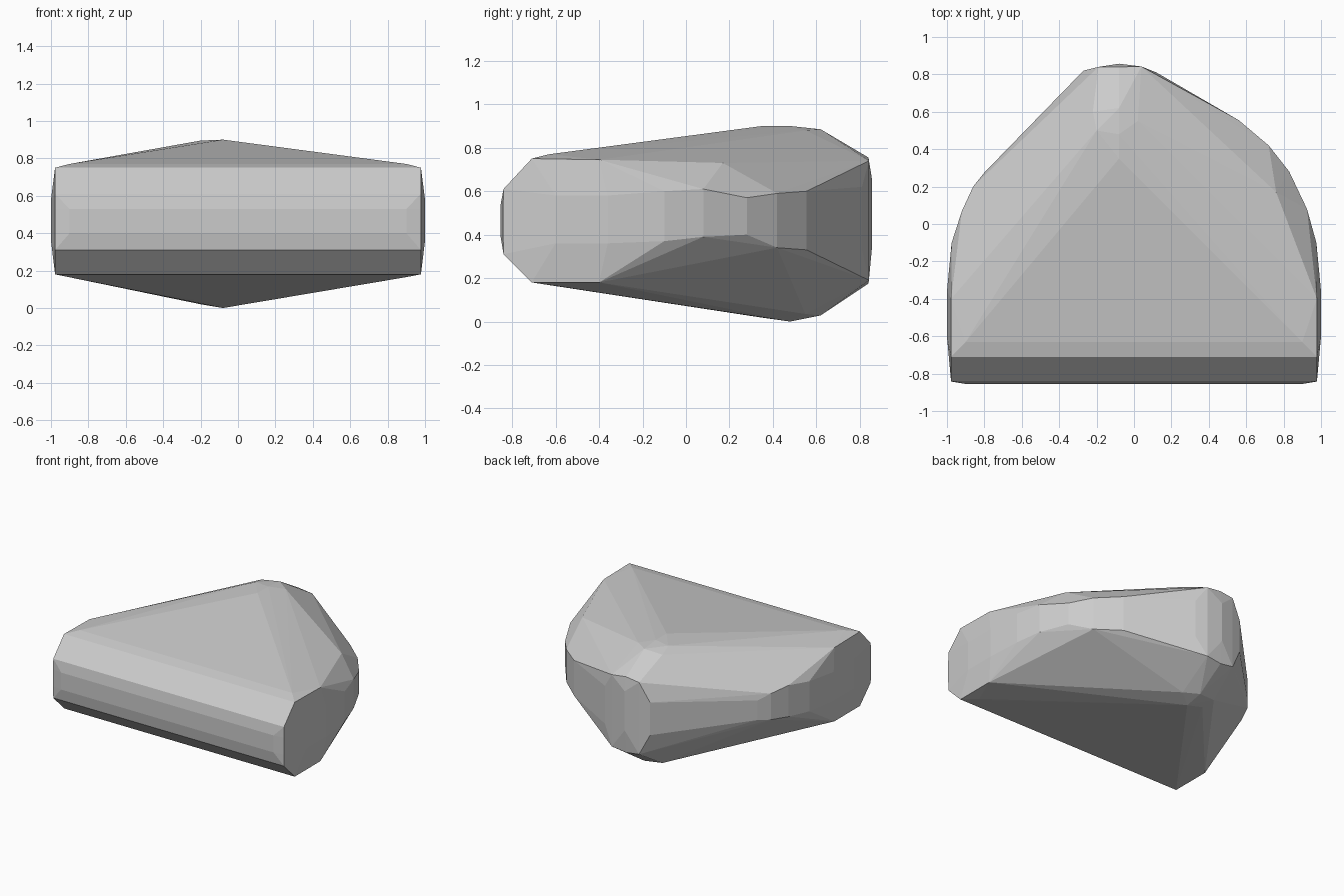
import bpy
import bmesh

bm = bmesh.new()


def pillar(x, y, *heights):
    """Drop hull points at one plan position, at several heights."""
    for z in heights:
        bm.verts.new((x, y, z))


# rounded front bar: same profile at both ends, slightly tucked in at the caps
bar = [(-0.63, 0.77), (-0.71, 0.75), (-0.84, 0.61), (-0.855, 0.53),
       (-0.855, 0.40), (-0.84, 0.31), (-0.71, 0.18), (-0.60, 0.165)]
for side in (-1, 1):
    for y, z in bar[1:-1]:
        pillar(side * 0.978, max(y, -0.842), z)
    for y, z in (bar[0], bar[3], bar[4], bar[-1]):
        pillar(side * 0.90, y, z)
    # bulging end cap
    pillar(side * 0.978, -0.40, 0.18, 0.745)
    pillar(side * 1.0, -0.60, 0.36, 0.58)
    pillar(side * 1.0, -0.36, 0.36, 0.58)
    pillar(side * 0.975, -0.10, 0.37, 0.60)

# right flank, fuller towards the back
pillar(0.76, 0.17, 0.73)
pillar(0.925, 0.08, 0.39, 0.61)
pillar(0.83, 0.28, 0.40, 0.57)
pillar(0.72, 0.42, 0.34, 0.59)
pillar(0.56, 0.555, 0.33, 0.60)

# left flank, straighter
pillar(-0.92, 0.07, 0.38, 0.62)
pillar(-0.86, 0.20, 0.39, 0.59)
pillar(-0.80, 0.275, 0.40, 0.55)

# tall rounded back end
pillar(-0.27, 0.82, 0.35, 0.60)
pillar(-0.19, 0.84, 0.19, 0.74)
pillar(-0.08, 0.857, 0.35, 0.65)
pillar(-0.08, 0.84, 0.175, 0.755)
pillar(0.04, 0.842, 0.19, 0.74)
pillar(0.12, 0.81, 0.33, 0.62)

# crown and foot of the back end
pillar(-0.20, 0.50, 0.02, 0.895)
pillar(-0.08, 0.48, 0.0, 0.90)
pillar(-0.08, 0.35, 0.018, 0.90)
pillar(-0.22, 0.60, 0.04, 0.87)
pillar(-0.08, 0.62, 0.028, 0.885)
pillar(0.02, 0.55, 0.035, 0.88)

# wrap everything in one faceted shell
hull = bmesh.ops.convex_hull(bm, input=bm.verts[:])
loose = [v for v in bm.verts if not v.link_faces]
bmesh.ops.delete(bm, geom=loose, context='VERTS')
bmesh.ops.recalc_face_normals(bm, faces=bm.faces[:])

mesh = bpy.data.meshes.new("faceted_boulder")
bm.to_mesh(mesh)
bm.free()
rock = bpy.data.objects.new("faceted_boulder", mesh)
bpy.context.collection.objects.link(rock)
